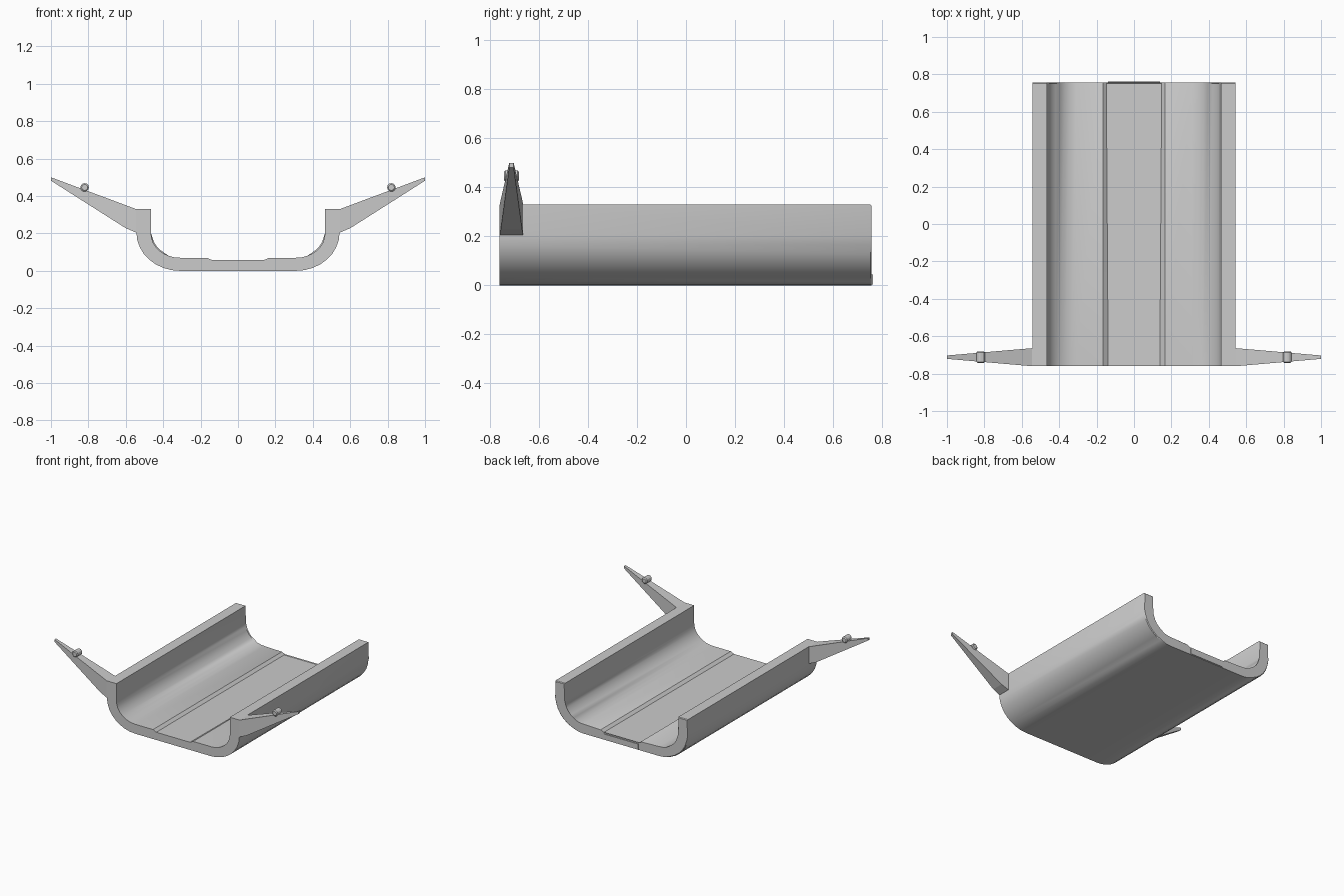
import bpy, bmesh
from math import sin, cos, pi, radians

if "Cube" in bpy.data.objects:
    bpy.data.objects.remove(bpy.data.objects["Cube"])

Y0, Y1 = -0.76, 0.757
ARM_Y = -0.712


def add_object(name, bm, smooth=True):
    bmesh.ops.recalc_face_normals(bm, faces=bm.faces)
    me = bpy.data.meshes.new(name)
    bm.to_mesh(me)
    bm.free()
    ob = bpy.data.objects.new(name, me)
    bpy.context.collection.objects.link(ob)
    if smooth:
        bpy.ops.object.select_all(action='DESELECT')
        bpy.context.view_layer.objects.active = ob
        ob.select_set(True)
        bpy.ops.object.shade_smooth_by_angle(angle=radians(28))
    return ob


def loft(bm, rings):
    """Skin matching rings of points and cap both ends; returns the last cap."""
    rows = [[bm.verts.new(p) for p in r] for r in rings]
    n = len(rows[0])
    for a, b in zip(rows, rows[1:]):
        for i in range(n):
            j = (i + 1) % n
            bm.faces.new((a[i], a[j], b[j], b[i]))
    bm.faces.new(rows[0])
    return bm.faces.new(rows[-1])


def arc(cx, cz, rx, rz, n):
    return [(cx + rx * cos(pi / 2 * i / n), cz - rz * sin(pi / 2 * i / n))
            for i in range(n + 1)]


def trough_ring(y, floor, step_in):
    # right half from the floor step over the rim to the underside, then mirrored
    inner = [(step_in, floor), (0.165, 0.07)] + arc(0.31, 0.2, 0.155, 0.13, 8)[::-1]
    outer = [(0.465, 0.33), (0.543, 0.33)] + arc(0.31, 0.205, 0.233, 0.205, 8)
    half = inner + outer
    full = half + [(-x, z) for x, z in reversed(half)]
    return [(x, y, z) for x, z in full]


# Open channel, floor recess deepening slightly toward the back
bm = bmesh.new()
end = loft(bm, [trough_ring(Y0, 0.057, 0.138), trough_ring(Y1, 0.05, 0.148)])
bmesh.ops.bevel(bm, geom=list(end.edges), offset=0.005, segments=1, affect='EDGES')
add_object("trough", bm)

# Small raised strip on the back end of the floor
bm = bmesh.new()
ring = [(-0.14, 0.004), (0.14, 0.004), (0.14, 0.045), (-0.14, 0.045)]
loft(bm, [[(x, y, z) for x, z in ring] for y in (0.74, 0.762)])
add_object("back_tongue", bm, False)

for side, s in (("left", -1), ("right", 1)):
    # Tapering arm: x, bottom, top, half width
    bm = bmesh.new()
    sections = [(0.53, 0.205, 0.33, 0.048), (0.545, 0.205, 0.33, 0.048),
                (0.60, 0.228, 0.351, 0.0435), (1.0, 0.482, 0.50, 0.009)]
    loft(bm, [[(s * x, ARM_Y - w, b), (s * x, ARM_Y + w, b),
               (s * x, ARM_Y + w, t), (s * x, ARM_Y - w, t)]
              for x, b, t, w in sections])
    add_object(side + "_arm", bm, False)

    # Cross pin with chamfered ends
    bm = bmesh.new()
    loft(bm, [[(s * 0.82 + r * cos(2 * pi * i / 12), ARM_Y + d,
                0.446 + r * sin(2 * pi * i / 12)) for i in range(12)]
              for d, r in ((-0.031, 0.016), (-0.025, 0.023),
                           (0.025, 0.023), (0.031, 0.016))])
    add_object(side + "_arm_pin", bm)
